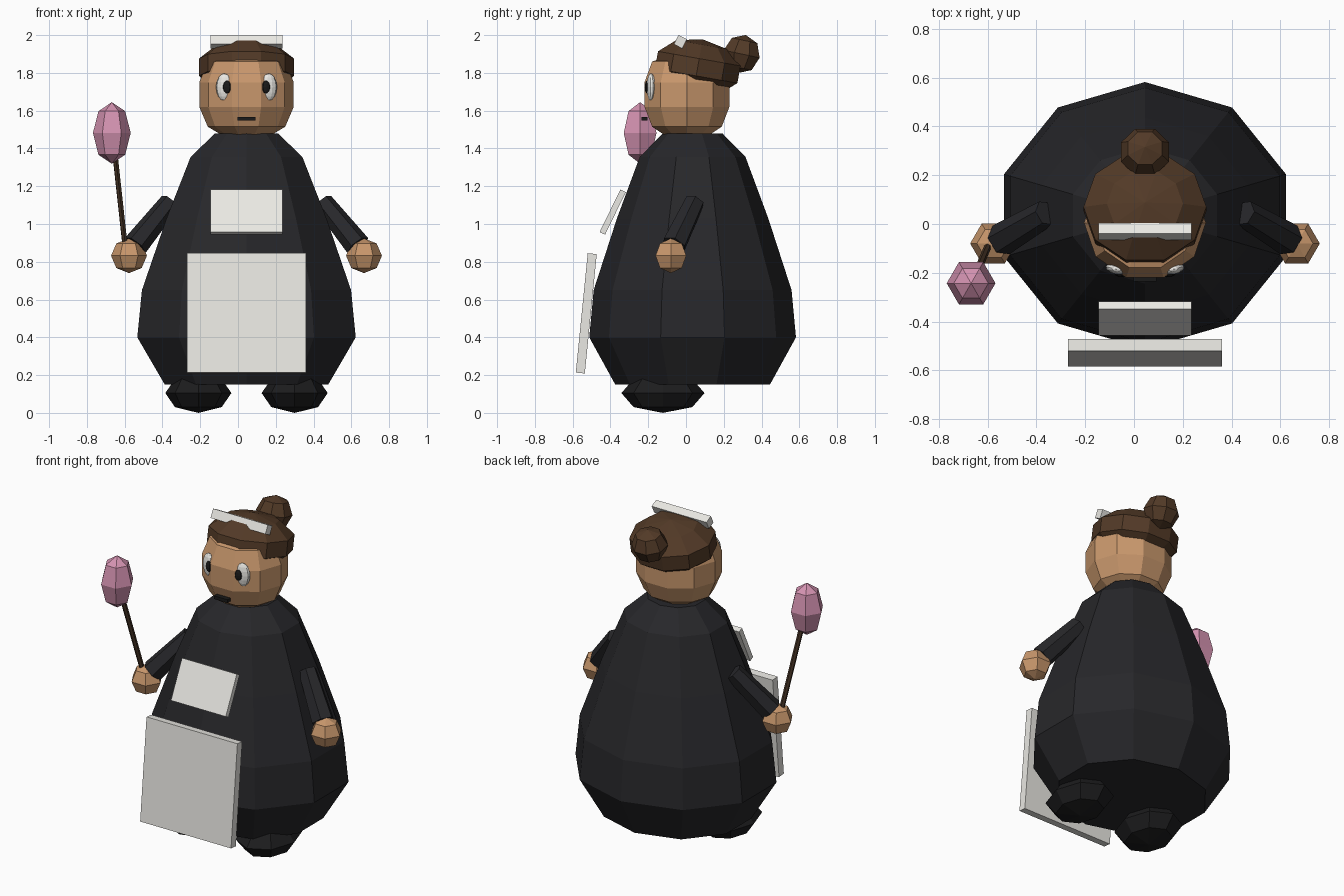
import bpy, bmesh, math
from mathutils import Vector, Matrix

if "Cube" in bpy.data.objects:
    bpy.data.objects.remove(bpy.data.objects["Cube"])

CX = 0.045  # symmetry line of the figure


def mat(name, r, g, b):
    m = bpy.data.materials.new(name)
    m.diffuse_color = (r, g, b, 1)
    m.use_nodes = True
    m.node_tree.nodes["Principled BSDF"].inputs["Base Color"].default_value = m.diffuse_color
    return m


BLACK = mat("black_cloth", 0.02, 0.02, 0.023)
SHOE = mat("black_shoe", 0.012, 0.012, 0.013)
SKIN = mat("skin", 0.58, 0.31, 0.15)
HAIR = mat("hair_brown", 0.085, 0.042, 0.02)
WHITE = mat("white_cloth", 0.82, 0.81, 0.77)
PUPIL = mat("pupil_black", 0.01, 0.01, 0.01)
PINK = mat("duster_pink", 0.66, 0.29, 0.44)
WOOD = mat("wood", 0.06, 0.033, 0.018)


def finish(name, bm, material):
    bmesh.ops.recalc_face_normals(bm, faces=bm.faces)
    me = bpy.data.meshes.new(name)
    bm.to_mesh(me)
    bm.free()
    me.materials.append(material)
    ob = bpy.data.objects.new(name, me)
    bpy.context.collection.objects.link(ob)
    return ob


def lathe(name, profile, sides, material, loc, scale=(1, 1, 1), phase=0, rot=(0, 0, 0)):
    """Faceted solid of revolution about z; profile is (radius, z)."""
    bm = bmesh.new()
    rings = []
    for r, z in profile:
        if r == 0:
            rings.append([bm.verts.new((0, 0, z * scale[2]))] * sides)
        else:
            rings.append([bm.verts.new((r * scale[0] * math.cos(phase + i * math.tau / sides),
                                        r * scale[1] * math.sin(phase + i * math.tau / sides),
                                        z * scale[2])) for i in range(sides)])
    for a, b in zip(rings, rings[1:]):
        for i in range(sides):
            j = (i + 1) % sides
            bm.faces.new(list(dict.fromkeys((a[i], a[j], b[j], b[i]))))
    for ring in (rings[0], rings[-1]):
        if ring[0] is not ring[1]:
            bm.faces.new(ring)
    ob = finish(name, bm, material)
    ob.location, ob.rotation_euler = loc, rot
    return ob


def ball(name, sides, rings, material, loc, scale, phase=0, rot=(0, 0, 0)):
    prof = [(math.sin(math.pi * i / rings), -math.cos(math.pi * i / rings)) for i in range(rings + 1)]
    prof[0], prof[-1] = (0, -1), (0, 1)
    return lathe(name, prof, sides, material, loc, scale, phase, rot)


def box(name, size, loc, material, tilt=0):
    bm = bmesh.new()
    bmesh.ops.create_cube(bm, size=1, matrix=Matrix.Diagonal((*size, 1)))
    ob = finish(name, bm, material)
    ob.location, ob.rotation_euler = loc, (math.radians(tilt), 0, 0)
    return ob


def rod(name, a, b, r1, r2, sides, material):
    a, b = Vector(a), Vector(b)
    d = b - a
    return lathe(name, [(r1, 0), (r2, d.length)], sides, material, a,
                 rot=d.to_track_quat('Z', 'Y').to_euler())


# Dress
lathe("dress", [(0.455, 0.15), (0.608, 0.40), (0.582, 0.65), (0.445, 1.03), (0.311, 1.355), (0.175, 1.48)],
      10, BLACK, (CX, 0.035, 0), (1, 0.9, 1), math.pi / 2)

# Head, hair cap and bun
lathe("head", [(0.13, 1.47), (0.205, 1.515), (0.25, 1.62), (0.25, 1.75), (0.205, 1.86), (0, 1.92)],
      10, SKIN, (CX, 0.005, 0), (1, 0.945, 1))
ball("hair_cap", 10, 5, HAIR, (CX, 0.062, 1.83), (0.265, 0.245, 0.15), 0, (math.radians(-10), 0, 0))
ball("hair_bun", 8, 4, HAIR, (CX, 0.295, 1.90), (0.107, 0.105, 0.103), math.pi / 8, (math.radians(-12), 0, 0))

# Headband, bib, apron and mouth
box("headband", (0.38, 0.05, 0.055), (CX, -0.03, 1.965), WHITE, -27)
box("bib", (0.38, 0.032, 0.25), (CX, -0.388, 1.063), WHITE, -26)
box("apron", (0.63, 0.048, 0.635), (CX, -0.528, 0.527), WHITE, -5.7)
box("mouth", (0.095, 0.03, 0.02), (CX, -0.22, 1.557), PUPIL)

# Mirrored parts
for s, side in ((-1, "right"), (1, "left")):
    yaw = (0, 0, math.radians(14 * s))
    ball(side + "_eye", 10, 8, WHITE, (CX + s * 0.118, -0.185, 1.725), (0.045, 0.022, 0.072), 0, yaw)
    ball(side + "_pupil", 8, 6, PUPIL, (CX + s * 0.103, -0.206, 1.725), (0.025, 0.012, 0.034), 0, yaw)
    rod(side + "_arm", (CX + s * 0.405, 0.045, 1.115), (CX + s * 0.59, -0.065, 0.885), 0.055, 0.068, 6, BLACK)
    ball(side + "_hand", 6, 4, SKIN, (CX + s * 0.622, -0.08, 0.832), (0.095, 0.094, 0.092))
    ball(side + "_shoe", 8, 4, SHOE, (CX + s * 0.255, -0.122, 0.105), (0.175, 0.22, 0.105))

# Feather duster
rod("duster_handle", (-0.592, -0.075, 0.83), (-0.66, -0.235, 1.45), 0.015, 0.015, 6, WOOD)
ball("duster_head", 6, 4, PINK, (-0.668, -0.243, 1.482), (0.1, 0.1, 0.163))
